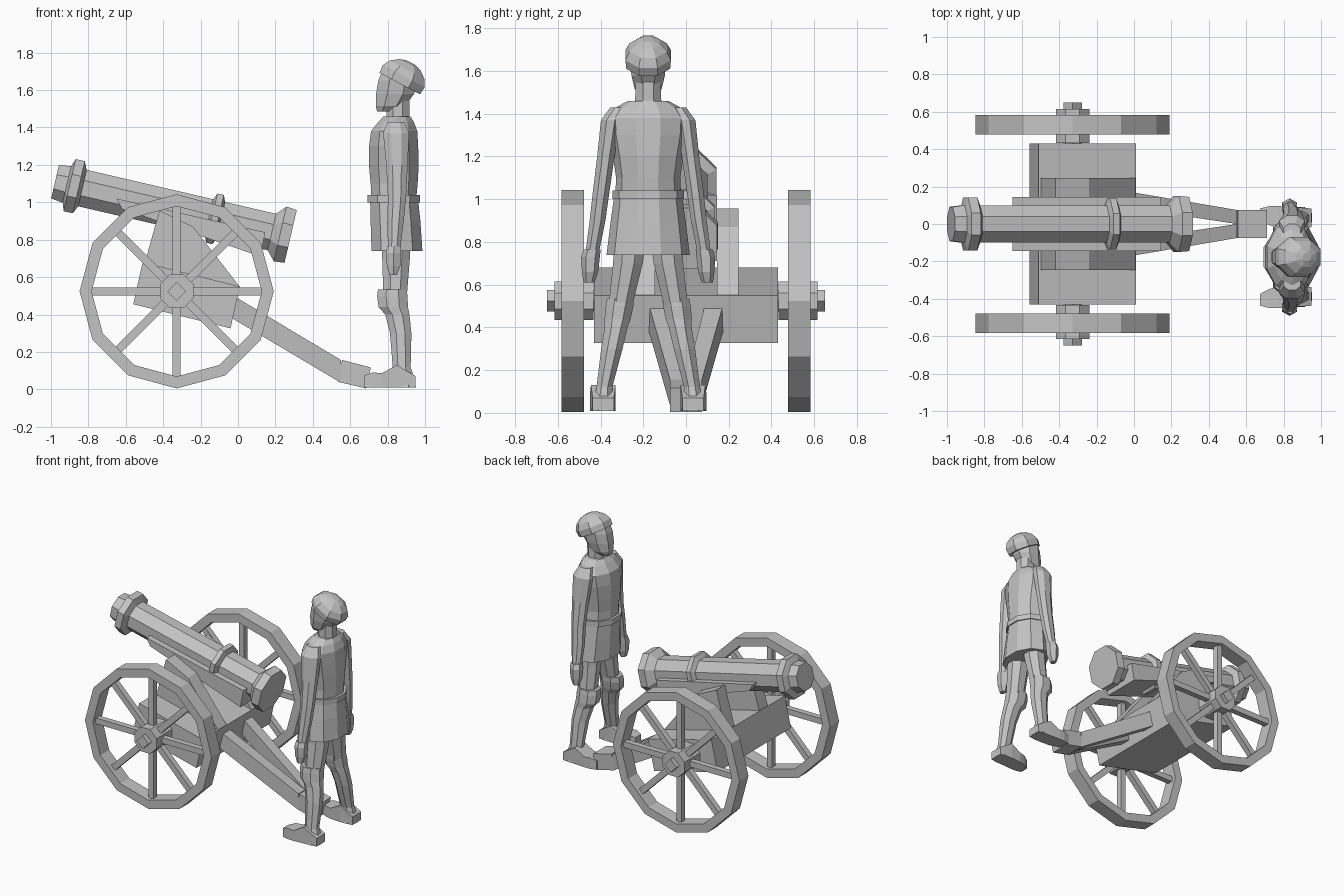
import bpy, bmesh, math
from mathutils import Vector

if "Cube" in bpy.data.objects:
    bpy.data.objects.remove(bpy.data.objects["Cube"])

grey = bpy.data.materials.new("stone_grey")
grey.diffuse_color = (0.55, 0.55, 0.55, 1)
grey.use_nodes = True
grey.node_tree.nodes["Principled BSDF"].inputs["Base Color"].default_value = grey.diffuse_color
X, Y, Z = Vector((1, 0, 0)), Vector((0, 1, 0)), Vector((0, 0, 1))


def finish(name, bm):
    bmesh.ops.recalc_face_normals(bm, faces=bm.faces)
    me = bpy.data.meshes.new(name)
    bm.to_mesh(me)
    bm.free()
    me.materials.append(grey)
    ob = bpy.data.objects.new(name, me)
    bpy.context.collection.objects.link(ob)
    return ob


def loft(name, rings, u=X, v=Y, sides=8, turn=0.5, closed=False):
    """Skin rings of (centre, radius along u, radius along v)."""
    bm = bmesh.new()
    loops = []
    for c, ru, rv in rings:
        angs = [2 * math.pi * (i + turn) / sides for i in range(sides)]
        loops.append([bm.verts.new(Vector(c) + u * ru * math.cos(a) + v * rv * math.sin(a))
                      for a in angs])
    pairs = list(zip(loops, loops[1:]))
    if closed:
        pairs.append((loops[-1], loops[0]))
    for a, b in pairs:
        for i in range(sides):
            j = (i + 1) % sides
            bm.faces.new((a[i], a[j], b[j], b[i]))
    if not closed:
        bm.faces.new(loops[0])
        bm.faces.new(loops[-1])
    return finish(name, bm)


def slab(name, pts, y0, y1):
    """Extrude an x-z profile from y0 to y1."""
    bm = bmesh.new()
    a = [bm.verts.new((x, y0, z)) for x, z in pts]
    b = [bm.verts.new((x, y1, z)) for x, z in pts]
    bm.faces.new(a)
    bm.faces.new(b)
    for i in range(len(pts)):
        j = (i + 1) % len(pts)
        bm.faces.new((a[i], a[j], b[j], b[i]))
    return finish(name, bm)


# ---- cannon barrel: octagonal turned profile along a tilted axis
muzzle, breech = Vector((-0.978, 0, 1.11)), Vector((0.28, 0, 0.818))
axis = (breech - muzzle).normalized()
up = Vector((-axis.z, 0, axis.x))
K = 1 / math.cos(math.pi / 8)


def turned(name, profile):
    loft(name, [(muzzle + axis * t, r * K, r * K) for t, r in profile], up, Y)


turned("barrel", [(0, .092), (.065, .1), (.08, .143), (.13, .143), (.15, .1),
                  (1.19, .1), (1.235, .15), (1.293, .145)])
turned("barrel_band", [(.845, .1), (.86, .135), (.895, .135), (.91, .1)])

# ---- carriage
slab("barrel_bed", [(-.65, 1.02), (-.62, .965), (.12, .71), (.145, .84)], -.145, .145)
slab("carriage_box", [(-.56, .455), (-.04, .326), (.01, .55), (-.51, .68)], -.43, .43)
for s, side in ((-1, "near"), (1, "far")):
    slab("cheek_" + side, [(-.5, .67), (-.42, .957), (-.24, .87), (.008, .55), (-.1, .55)],
         s * .145, s * .245)
    # trail leg converging toward the tail block
    bm = bmesh.new()
    rows = []
    for x, lo, hi, yi, yo in ((-.04, .385, .51, .09, .175), (.55, .035, .157, 0, .075)):
        rows.append([bm.verts.new((x, s * y, z)) for y, z in
                     ((yi, lo), (yo, lo), (yo, hi), (yi, hi))])
    for r in rows:
        bm.faces.new(r)
    for i in range(4):
        j = (i + 1) % 4
        bm.faces.new((rows[0][i], rows[0][j], rows[1][j], rows[1][i]))
    finish("trail_leg_" + side, bm)
slab("trail_end", [(.535, .04), (.556, .157), (.71, .117), (.685, .005)], -.075, .075)

# ---- wheels, hubs and axle
WX, WZ = -.328, .524
loft("axle", [((WX, -.65, WZ), .05, .05), ((WX, .65, WZ), .05, .05)], X, Z, 4, 0)
for s, side in ((-1, "near"), (1, "far")):
    loft("wheel_rim_" + side,
         [((WX, s * y, WZ), r, r) for y, r in
          ((.478, .455), (.478, .519), (.583, .519), (.583, .455))],
         X, Z, 12, 0, True)
    loft("hub_" + side, [((WX, s * y, WZ), .09 * K, .09 * K) for y in (.433, .615)], X, Z)
    for k in range(4):
        a = math.pi * k / 4
        d = Vector((math.cos(a), 0, math.sin(a)))
        n = Vector((-d.z, 0, d.x))
        c = Vector((WX, s * .53, WZ))
        r2 = .0215 * math.sqrt(2)
        loft("spoke_%s_%d" % (side, k), [(c - d * .46, r2, r2), (c + d * .46, r2, r2)],
             n, Y, 4, .5)

# ---- standing figure, facing the cannon
CY = -.177


def body(name, rows, sides=10, turn=.5):
    """Rows of z, back-front centre, half depth, half width."""
    loft(name, [((x, CY, z), rx, ry) for z, x, rx, ry in rows], X, Y, sides, turn)


body("tunic", [(1.0, .832, .125, .155), (1.1, .835, .132, .15), (1.2, .833, .14, .165),
               (1.3, .832, .138, .185), (1.38, .835, .13, .19), (1.43, .845, .1, .15),
               (1.46, .85, .075, .095)])
body("belt", [(1.0, .833, .147, .168), (1.04, .833, .147, .168)])
body("tunic_skirt", [(.74, .85, .143, .195), (.9, .842, .14, .175), (1.01, .835, .135, .16)])
body("neck", [(1.42, .855, .068, .07), (1.47, .855, .066, .066), (1.56, .855, .068, .062)], 8)
body("head", [(1.485, .79, .05, .04), (1.515, .815, .085, .068), (1.58, .84, .11, .085),
              (1.65, .852, .11, .092), (1.72, .86, .09, .08)], 8)

# tilted cap
cap_up = Vector((.47, 0, .883))
cap_u = Vector((.883, 0, -.47))
brim = Vector((.872, CY, 1.648))
loft("cap", [(brim + cap_up * h, .137 * k, .115 * k) for h, k in
             ((-.015, .97), (.03, 1), (.07, .82), (.1, .5), (.112, .2))], cap_u, Y, 8)


def limb(name, s, rows, sides=8):
    """Rows of z, x centre, sideways offset, half depth, half width."""
    loft(name, [((x, CY + s * o, z), rx, ry) for z, x, o, rx, ry in rows], X, Y, sides)


for s, side in ((-1, "right"), (1, "left")):
    limb("arm_" + side, s,
         [(1.43, .845, .14, .05, .04), (1.37, .845, .175, .075, .05), (1.2, .85, .198, .062, .044),
          (1.02, .85, .222, .052, .042), (.9, .842, .237, .048, .04), (.75, .835, .262, .035, .034)])
    limb("hand_" + side, s,
         [(.765, .835, .262, .042, .04), (.73, .832, .27, .046, .044), (.66, .832, .272, .042, .038),
          (.61, .83, .277, .022, .026)], 6)
    limb("leg_" + side, s,
         [(.8, .845, .085, .085, .08), (.7, .845, .095, .08, .075), (.5, .84, .13, .068, .06)])
    limb("boot_" + side, s,
         [(.535, .825, .13, .082, .068), (.5, .825, .134, .088, .07), (.44, .83, .143, .085, .066),
          (.4, .852, .15, .07, .058), (.3, .87, .17, .062, .054), (.12, .875, .205, .052, .04),
          (.05, .885, .21, .064, .05), (.01, .885, .21, .072, .062)])
    # shoe, toe turned slightly outward
    rows = ((.95, .21, .06, .05), (.85, .21, .12, .058), (.77, .215, .077, .058),
            (.72, .222, .08, .05), (.675, .228, .065, .032))
    loft("shoe_" + side, [((x, CY + s * o, .01 + h / 2), w * 1.41, h * .707)
                          for x, o, h, w in rows], Y, Z, 4)
